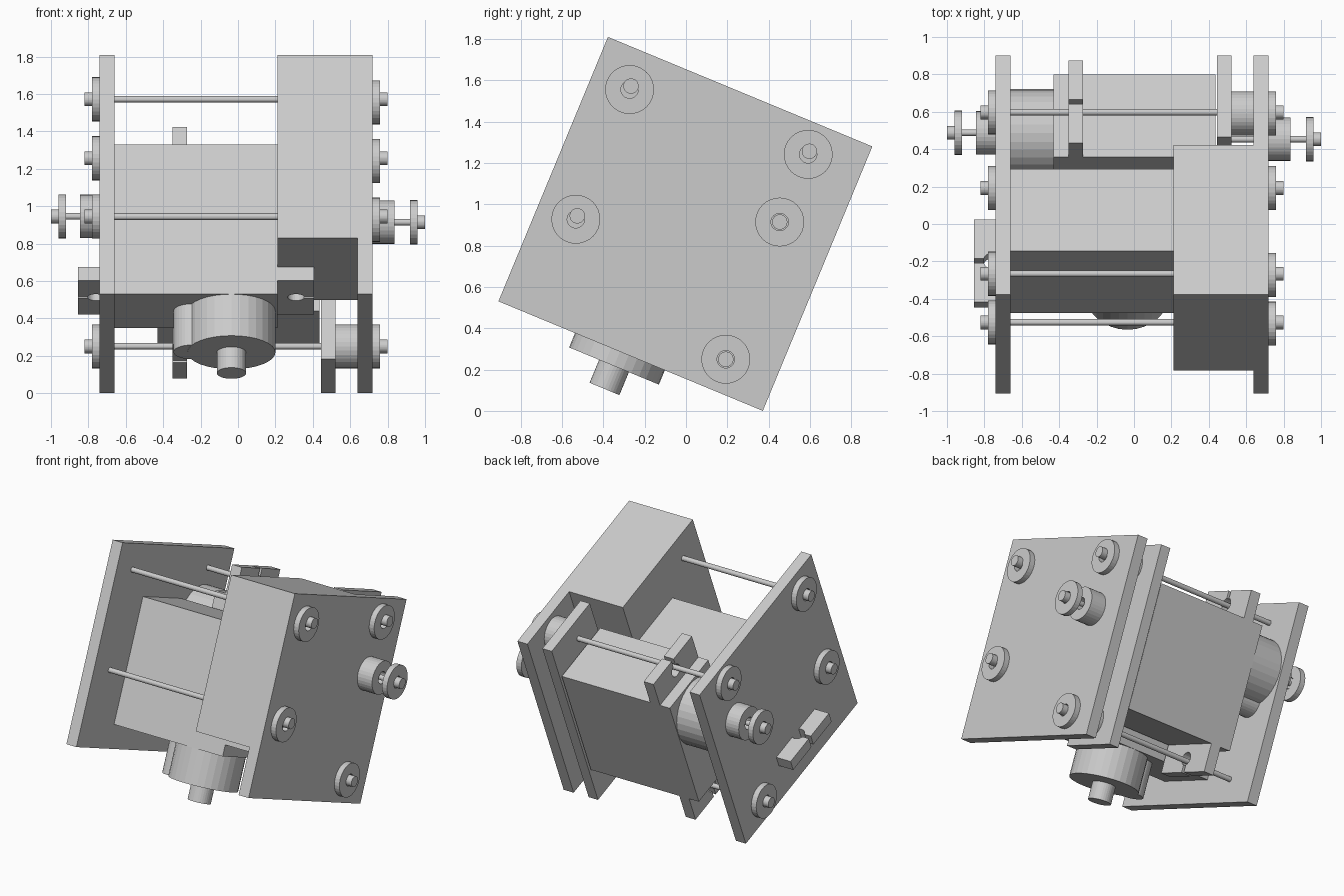
import bpy
import bmesh
from math import radians, cos, sin, asin, tau, pi
from mathutils import Matrix, Vector

old = bpy.data.objects.get("Cube")
if old:
    bpy.data.objects.remove(old, do_unlink=True)

# The whole assembly leans about the x axis
LEAN = Matrix.Translation((0, -0.003, 0.905)) @ Matrix.Rotation(radians(-22.5), 4, 'X')
SIDES = 32


def finish(name, bm, place):
    bmesh.ops.recalc_face_normals(bm, faces=bm.faces)
    mesh = bpy.data.meshes.new(name)
    bm.to_mesh(mesh)
    bm.free()
    obj = bpy.data.objects.new(name, mesh)
    obj.matrix_world = LEAN @ place
    bpy.context.collection.objects.link(obj)
    return obj


def box(name, xs, ys, zs, place=Matrix()):
    bm = bmesh.new()
    bmesh.ops.create_cube(bm, size=1)
    for v in bm.verts:
        v.co = Vector([sum(r) / 2 + c * (r[1] - r[0]) for c, r in zip(v.co, (xs, ys, zs))])
    return finish(name, bm, place)


def extrude(name, outline, low, high, place):
    bm = bmesh.new()
    face = bm.faces.new([bm.verts.new((x, y, low)) for x, y in outline])
    new = bmesh.ops.extrude_face_region(bm, geom=[face])["geom"]
    bmesh.ops.translate(bm, vec=(0, 0, high - low),
                        verts=[g for g in new if isinstance(g, bmesh.types.BMVert)])
    return finish(name, bm, place)


def cylinder(name, center, radius, low, high, place=Matrix()):
    outline = [(center[0] + radius * cos(tau * i / SIDES),
                center[1] + radius * sin(tau * i / SIDES)) for i in range(SIDES)]
    return extrude(name, outline, low, high, place)


def along_x(y, z):
    """Places local z on the x axis, through the point (y, z)."""
    return Matrix.Translation((0, y, z)) @ Matrix.Rotation(pi / 2, 4, 'Y')


def rod(name, y, z, radius, x0, x1):
    return cylinder(name, (0, 0), radius, x0, x1, along_x(y, z))


def ring(name, y, z, radius, x0, x1, bore=0.042):
    bm = bmesh.new()
    loops = []
    for r, x in ((bore, x0), (radius, x0), (radius, x1), (bore, x1)):
        loops.append([bm.verts.new((r * cos(tau * i / SIDES), r * sin(tau * i / SIDES), x))
                      for i in range(SIDES)])
    for a, b in zip(loops, loops[1:] + loops[:1]):
        for i in range(SIDES):
            j = (i + 1) % SIDES
            bm.faces.new((a[i], a[j], b[j], b[i]))
    return finish(name, bm, along_x(y, z))


def servo(prefix, place):
    half, width, tip = 0.435, 0.238, 0.63
    box(prefix + "_case", (-half, half), (-width, width), (-0.866, 0), place)
    # Mounting ears with a keyhole slot open at the end
    hole, hole_x, slit = 0.045, 0.535, 0.012
    start = asin(slit / hole)
    arc = [start + (tau - 2 * start) * i / 20 for i in range(21)]
    ear = [(half, -width), (tip, -width), (tip, -slit)]
    ear += [(hole_x + hole * cos(a), -hole * sin(a)) for a in arc]
    ear += [(tip, slit), (tip, width), (half, width)]
    for side, sign in (("left", 1), ("right", -1)):
        extrude(f"{prefix}_ear_{side}", [(sign * x, y) for x, y in ear], -0.157, -0.079, place)
    # Gear housing and output shaft
    cylinder(prefix + "_gear_housing", (0.19, 0), 0.235, 0, 0.24, place)
    cylinder(prefix + "_gear_hump", (-0.02, 0), 0.1, 0, 0.238, place)
    cylinder(prefix + "_output_shaft", (0.19, 0), 0.078, 0.24, 0.36, place)


# Side plates, short inner plate and battery block
HALF = 0.692
FULL = (-HALF, HALF)
box("left_plate", (0.64, 0.72), FULL, FULL)
box("right_plate", (-0.74, -0.66), FULL, FULL)
box("inner_plate", (0.445, 0.52), (0.22, HALF), FULL)
box("battery_block", (0.21, 0.64), (-HALF, 0.175), (-0.368, HALF))

# Two servos: one with its shaft down, one with its shaft sideways
servo("lower_servo", Matrix.Translation((-0.225, -0.056, -0.527)) @ Matrix.Rotation(pi, 4, 'X'))
servo("side_servo", Matrix.Translation((-0.43, 0.443, 0.017)) @ Matrix.Rotation(-pi / 2, 4, 'Y'))

# Tie rods with washers and end nuts
DISC, NUT, THIN = 0.118, 0.037, 0.018
tie_rods = {"top_front": (-0.498, 0.497, 0.018), "top_back": (0.42, 0.538, 0.016),
            "low_front": (-0.498, -0.182, 0.018), "low_back": (0.431, -0.53, 0)}
for name, (y, z, shift) in tie_rods.items():
    rod(name + "_rod", y, z + shift, THIN, -0.8, 0.78)
    ring(name + "_left_washer", y, z, DISC, 0.72, 0.76)
    ring(name + "_right_washer", y, z + shift, DISC, -0.78, -0.74)
    rod(name + "_left_nut", y, z + shift, NUT, 0.725, 0.8)
    rod(name + "_right_nut", y, z + shift, NUT, -0.82, -0.745)
    if name.endswith("back"):
        ring(name + "_spacer", y, z, DISC, 0.52, 0.64)

# Axle hubs outside both plates
for name, y, z, sign, hub_end in (("left", 0.418, 0.183, 1, 0.838),
                                  ("right", 0.438, 0.225, -1, 0.845)):
    def span(a, b):
        return sorted((sign * a, sign * b))
    ring(name + "_hub", y, z, 0.116, *span(0.72, hub_end))
    rod(name + "_axle", y, z, THIN, *span(0.5, 0.97))
    ring(name + "_axle_washer", y, z, DISC, *span(0.92, 0.96))
    rod(name + "_axle_nut", y, z, NUT, *span(0.925, 1.0))
